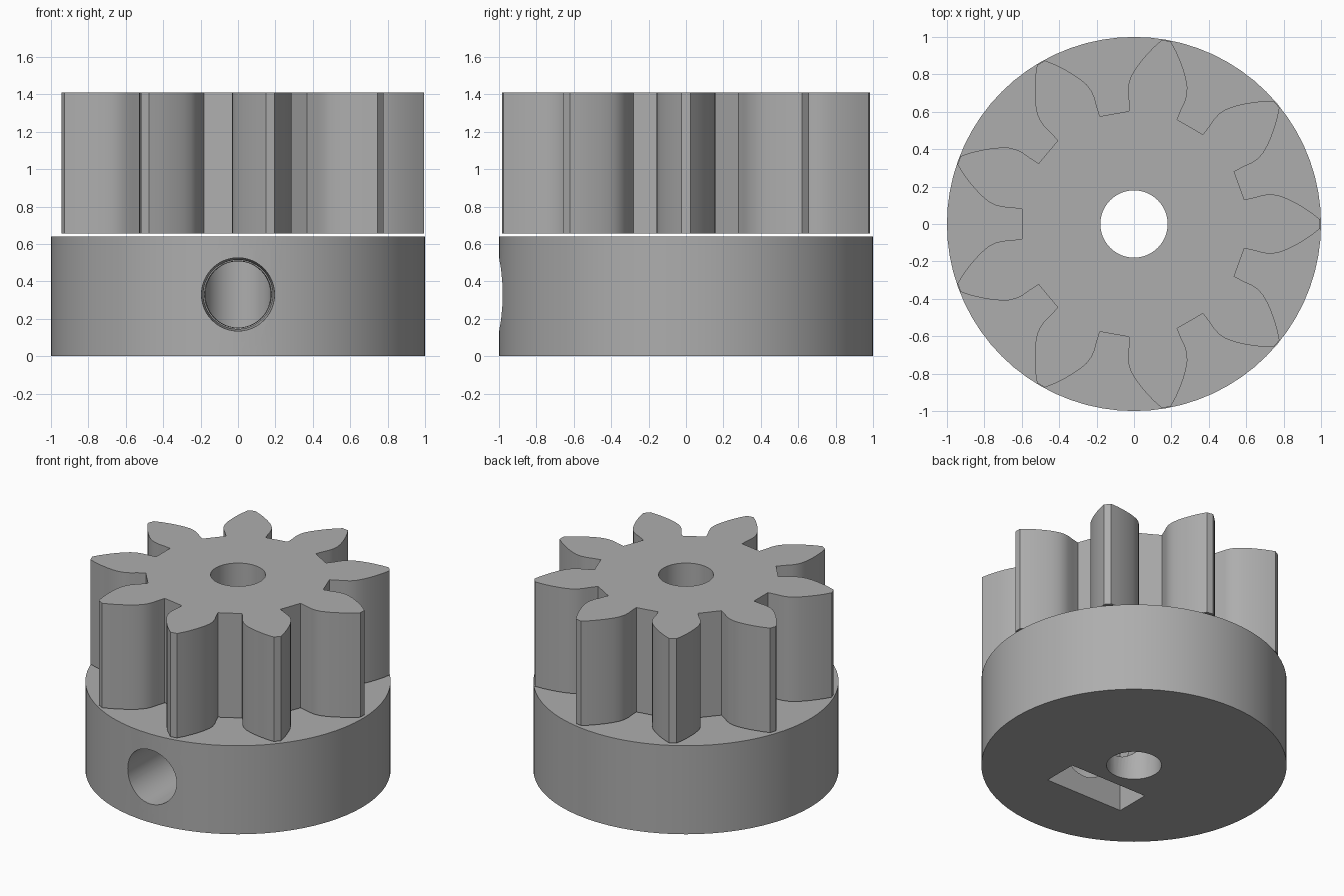
import bpy
import bmesh
from math import cos, sin, pi
from mathutils import Matrix

if "Cube" in bpy.data.objects:
    bpy.data.objects.remove(bpy.data.objects["Cube"])

TEETH = 9
HUB_TOP, GEAR_BASE, GEAR_TOP = 0.64, 0.655, 1.41
SCREW_Z = 0.33

grey = bpy.data.materials.new("plain grey")
grey.use_nodes = True
GREY = (0.42, 0.42, 0.42, 1)
grey.diffuse_color = GREY
grey.node_tree.nodes["Principled BSDF"].inputs["Base Color"].default_value = GREY


def make_object(name, bm):
    bmesh.ops.recalc_face_normals(bm, faces=bm.faces)
    mesh = bpy.data.meshes.new(name)
    bm.to_mesh(mesh)
    bm.free()
    mesh.materials.append(grey)
    obj = bpy.data.objects.new(name, mesh)
    bpy.context.collection.objects.link(obj)
    return obj


def prism(name, outline, start, end):
    """Extrude a flat outline along z."""
    bm = bmesh.new()
    face = bm.faces.new([bm.verts.new((x, y, start)) for x, y in outline])
    extruded = bmesh.ops.extrude_face_region(bm, geom=[face])["geom"]
    tops = [v for v in extruded if isinstance(v, bmesh.types.BMVert)]
    bmesh.ops.translate(bm, verts=tops, vec=(0, 0, end - start))
    return make_object(name, bm)


def circle(radius, count):
    return [(radius * cos(2 * pi * i / count), radius * sin(2 * pi * i / count))
            for i in range(count)]


def cut(target, cutters):
    """Subtract the cutters, then bake the result and remove them."""
    for cutter in cutters:
        cutter.hide_render = True
        mod = target.modifiers.new("cut", "BOOLEAN")
        mod.object = cutter
        mod.solver = "EXACT"
    bpy.context.view_layer.update()
    evaluated = target.evaluated_get(bpy.context.evaluated_depsgraph_get())
    mesh = bpy.data.meshes.new_from_object(evaluated)
    target.modifiers.clear()
    target.data = mesh
    for cutter in cutters:
        bpy.data.objects.remove(cutter)


def smooth(obj):
    bpy.ops.object.select_all(action="DESELECT")
    obj.select_set(True)
    bpy.context.view_layer.objects.active = obj
    bpy.ops.object.shade_smooth_by_angle(angle=pi / 7)


# Hub with a shaft bore, a tapered screw hole and a nut slot open at the base
hub = prism("hub", circle(1.0, 72), 0, HUB_TOP)
hub_bore = prism("hub_bore_cutter", circle(0.18, 48), -0.1, HUB_TOP + 0.1)

bm = bmesh.new()
bmesh.ops.create_cone(bm, cap_ends=True, segments=48, radius1=0.197, radius2=0.173,
                      depth=1.05, matrix=Matrix.Translation((0, -0.525, SCREW_Z))
                      @ Matrix.Rotation(-pi / 2, 4, "X"))
screw_hole = make_object("screw_hole_cutter", bm)

slot_outline = [(-0.31, -0.1), (0.31, -0.1), (0.31, 0.5), (0, 0.62), (-0.31, 0.5)]
nut_slot = prism("nut_slot_cutter", slot_outline, 0.26, 0.51)
nut_slot.data.transform(Matrix.Rotation(pi / 2, 4, "X"))
cut(hub, [hub_bore, screw_hole, nut_slot])
smooth(hub)

# Gear outline: one curved tooth flank, mirrored and repeated round the axis
flank = [(0.59, 0.13), (0.645, 0.142), (0.69, 0.155), (0.73, 0.159), (0.77, 0.154),
         (0.815, 0.138), (0.86, 0.116), (0.905, 0.09), (0.95, 0.06), (0.995, 0.024)]
tooth = [(r, -t) for r, t in flank] + flank[::-1]
outline = []
for i in range(TEETH):
    a = 2 * pi * i / TEETH
    outline += [(r * cos(a) - t * sin(a), r * sin(a) + t * cos(a)) for r, t in tooth]

gear = prism("gear", outline, GEAR_BASE, GEAR_TOP)
cut(gear, [prism("gear_bore_cutter", circle(0.18, 48), GEAR_BASE - 0.1, GEAR_TOP + 0.1)])
smooth(gear)
